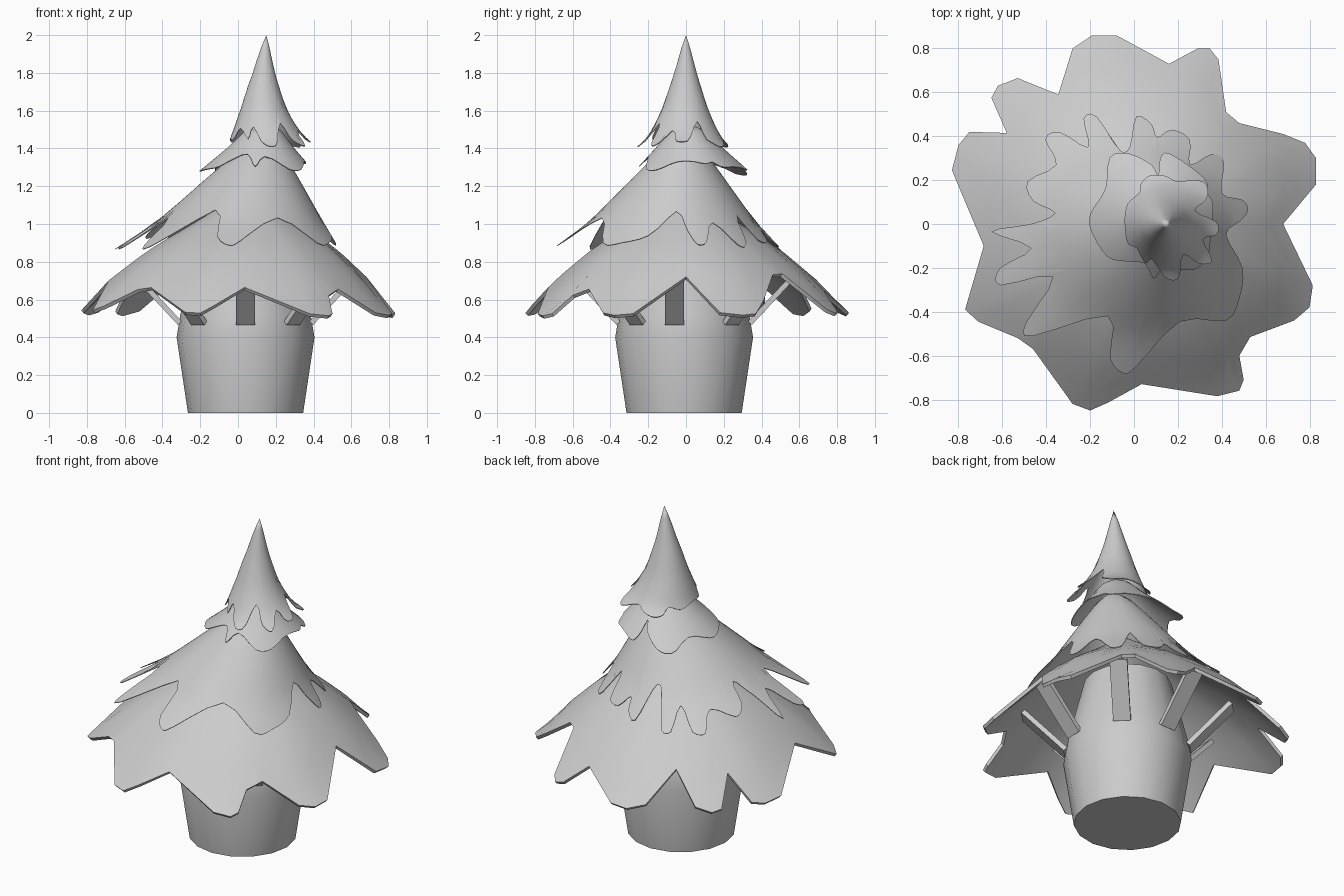
import bpy, math
from mathutils import Vector, Matrix

if "Cube" in bpy.data.objects:
    bpy.data.objects.remove(bpy.data.objects["Cube"])


def activate(ob):
    bpy.ops.object.select_all(action='DESELECT')
    bpy.context.view_layer.objects.active = ob
    ob.select_set(True)


def add_mesh(name, verts, faces, thick=0):
    me = bpy.data.meshes.new(name)
    me.from_pydata(verts, [], faces)
    me.update()
    ob = bpy.data.objects.new(name, me)
    bpy.context.collection.objects.link(ob)
    activate(ob)
    if thick:
        mod = ob.modifiers.new("thickness", 'SOLIDIFY')
        mod.thickness = thick
        mod.offset = -1
        bpy.ops.object.modifier_apply(modifier=mod.name)
    bpy.ops.object.shade_smooth_by_angle(angle=math.radians(35))
    return ob


def interp(profile, u):
    """Piecewise linear height; profile runs from small u to large u."""
    for (u0, z0), (u1, z1) in zip(profile, profile[1:]):
        if u <= u1:
            break
    return z0 + (z1 - z0) * (u - u0) / (u1 - u0)


def rounded(pts, cuts):
    """Closed curve through the points, cut into smaller pieces."""
    p = [Vector(q) for q in pts]
    out, n = [], len(p)
    for i in range(n):
        a, b, c, d = p[i - 1], p[i], p[(i + 1) % n], p[(i + 2) % n]
        for s in range(cuts):
            t = s / cuts
            out.append(.5 * (2 * b + (c - a) * t + (2 * a - 5 * b + 4 * c - d) * t * t
                             + (3 * b - a - 3 * c + d) * t ** 3))
    return out


def leaf_tier(name, rim, apex, centre, radius, profile, thick, bend=0.0, cuts=1):
    """Ragged-edged skirt lying on a leaning cone (circular level sections)."""
    rim = rounded(rim, cuts)
    a, k = Vector(apex), Vector(centre) - Vector(apex)
    A = radius ** 2 - k.length_squared

    def point(p):
        d = p - a
        dk = d.dot(k)
        u = (-dk + math.sqrt(dk * dk + A * d.length_squared)) / A
        shift = bend * math.sin(math.pi * min(u, 1.0))
        return (p.x + shift, p.y, interp(profile, u))

    levels = [1, .9, .8, .7, .6, .5, .4, .3, .2, .1]
    n = len(rim)
    verts = [point(a + (q - a) * t) for t in levels for q in rim]
    verts.append(point(a))
    faces = []
    for r in range(len(levels) - 1):
        for i in range(n):
            j = (i + 1) % n
            faces.append((r * n + i, r * n + j, (r + 1) * n + j, (r + 1) * n + i))
    last = (len(levels) - 1) * n
    faces += [(last + i, last + (i + 1) % n, len(verts) - 1) for i in range(n)]
    return add_mesh(name, verts, faces, thick)


# Tapered round wall
CX, CY, SIDES = 0.04, -0.01, 16
wall = [(.305, 0), (.365, .4), (.345, .52), (.25, .9)]
verts = [(CX + r * math.cos(math.tau * i / SIDES), CY + r * math.sin(math.tau * i / SIDES), z)
         for r, z in wall for i in range(SIDES)]
faces = [(k * SIDES + i, k * SIDES + (i + 1) % SIDES,
          (k + 1) * SIDES + (i + 1) % SIDES, (k + 1) * SIDES + i)
         for k in range(len(wall) - 1) for i in range(SIDES)]
faces += [tuple(reversed(range(SIDES))), tuple(range(3 * SIDES, 4 * SIDES))]
add_mesh("wall", verts, faces)

# Eight slanted braces under the eaves
for i in range(8):
    bpy.ops.mesh.primitive_cube_add(size=1)
    ob = bpy.context.object
    ob.name = f"brace_{i + 1}"
    lo, hi = Vector((.348, 0, .475)), Vector((.59, 0, .735))
    tilt = math.atan2(hi.x - lo.x, hi.z - lo.z)
    local = (Matrix.Translation((lo + hi) / 2) @ Matrix.Rotation(tilt, 4, 'Y')
             @ Matrix.Diagonal((.028, .1, (hi - lo).length, 1)))
    side = -.05 if i == 0 else 0
    ob.data.transform(Matrix.Translation((CX, CY + side, 0))
                      @ Matrix.Rotation(i * math.tau / 8, 4, 'Z') @ local)

# Wide lower eaves
leaf_tier("lower_roof", [
    (.68, 0), (.83, .18), (.83, .30), (.78, .37), (.68, .41), (.48, .46), (.42, .51),
    (.385, .75), (.345, .80), (.29, .80), (.16, .73), (-.08, .86), (-.19, .86),
    (-.28, .80), (-.345, .59), (-.53, .665), (-.62, .63), (-.65, .575), (-.58, .415),
    (-.75, .42), (-.80, .36), (-.83, .245), (-.685, -.10), (-.77, -.39), (-.71, -.445),
    (-.53, -.52), (-.46, -.57), (-.28, -.82), (-.20, -.85), (-.12, -.815), (.035, -.73),
    (.38, -.785), (.48, -.76), (.50, -.71), (.48, -.60), (.53, -.515), (.73, -.44),
    (.80, -.38), (.815, -.28)],
    (.08, 0), (-.015, 0), .865,
    [(0, 1.2), (.2, 1.08), (.4, .965), (.5, .91), (.6, .85), (.8, .705), (.9, .615),
     (1, .53), (1.1, .5)],
    .02)

# Long ragged middle layer
leaf_tier("middle_roof", [
    (.42, -.05), (.48, .01), (.52, .06), (.495, .11), (.40, .14), (.41, .28), (.355, .32),
    (.255, .27), (.255, .385), (.17, .43), (.105, .395), (.08, .455), (.01, .49),
    (-.02, .35), (-.07, .34), (-.17, .49), (-.23, .48), (-.21, .35),
    (-.34, .42), (-.405, .385), (-.355, .27), (-.485, .195), (-.46, .105), (-.36, .05),
    (-.47, 0), (-.65, -.035), (-.47, -.11), (-.61, -.20), (-.61, -.28), (-.37, -.24),
    (-.495, -.455), (-.46, -.51), (-.12, -.42), (-.11, -.61), (-.05, -.68), (.01, -.65),
    (.21, -.445), (.42, -.44), (.48, -.34), (.495, -.20)],
    (.16, 0), (-.045, -.10), .605,
    [(0, 1.47), (.19, 1.39), (.42, 1.23), (.73, 1.01), (1, .87), (1.2, .82)],
    .004, cuts=3)

# Short collar layer
leaf_tier("collar_roof", [
    (.335, .14), (.32, .21), (.165, .32), (.12, .30), (.11, .22), (.08, .27), (-.02, .32),
    (-.11, .305), (-.13, .16), (-.20, .045), (-.19, -.045), (-.12, -.15), (-.04, -.17),
    (.05, -.18), (.09, -.25), (.14, -.20), (.27, -.21), (.335, -.15), (.35, -.05), (.36, .09)],
    (.15, 0), (.1, .03), .30,
    [(0, 1.53), (.3, 1.5), (.6, 1.4), (1.05, 1.27), (1.3, 1.24)],
    .005, cuts=3)

# Pointed cap
leaf_tier("pointed_cap", [
    (-.03, .09), (-.035, 0), (-.02, -.09), (.03, -.11), (.06, -.18), (.10, -.16),
    (.14, -.24), (.20, -.25), (.245, -.14), (.30, -.18), (.355, -.17), (.33, -.07),
    (.38, -.05), (.38, .01), (.30, .06), (.335, .11), (.33, .18), (.28, .20), (.20, .195),
    (.14, .22), (.07, .22), (.03, .18), (.03, .14)],
    (.15, 0), (.17, -.01), .225,
    [(0, 2.0), (.12, 1.92), (.26, 1.8), (.38, 1.72), (.52, 1.62), (.72, 1.52), (.9, 1.45),
     (1.1, 1.41), (1.3, 1.40)],
    .005, bend=-.025, cuts=3)
